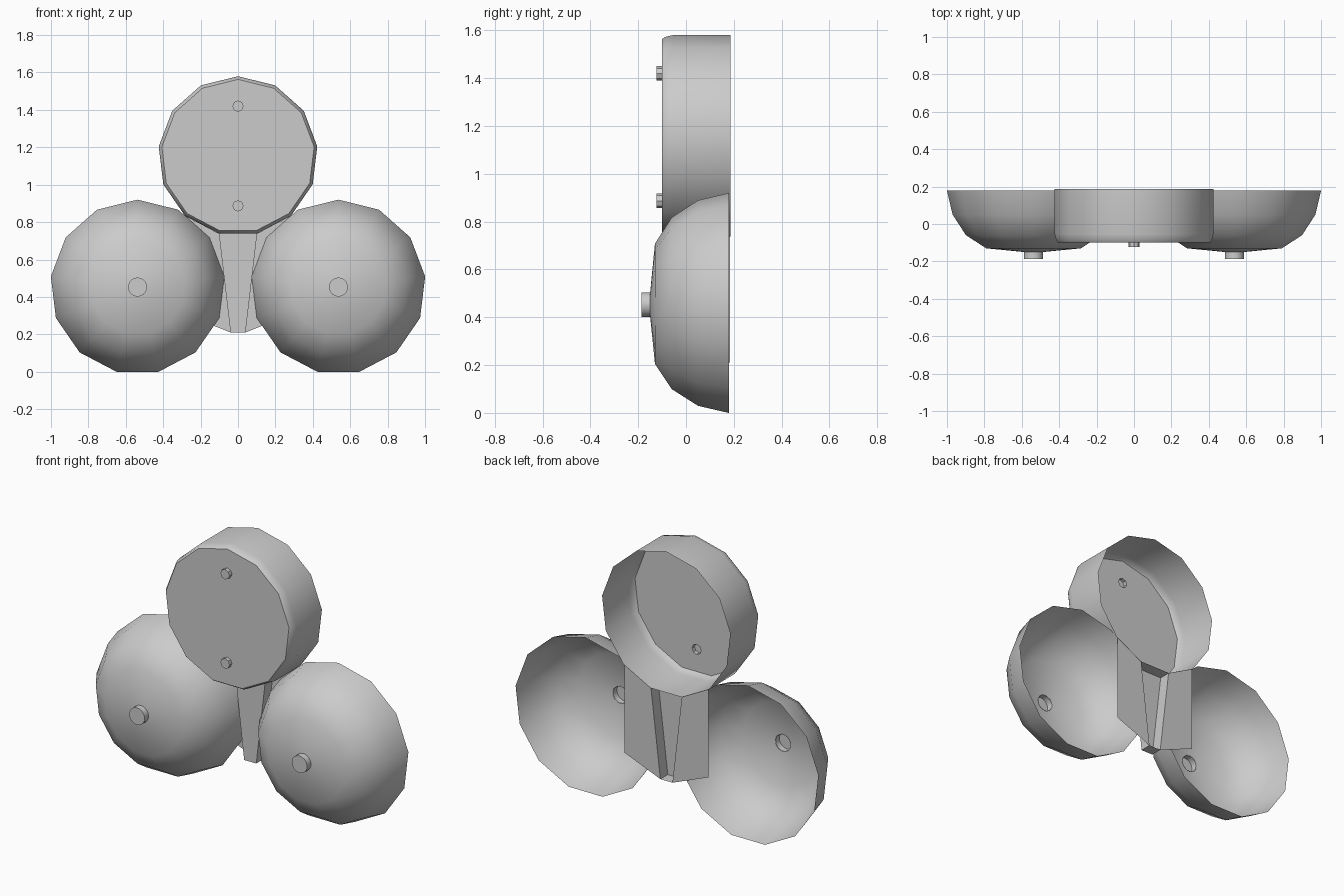
import bpy, bmesh, math

cube = bpy.data.objects.get("Cube")
if cube:
    bpy.data.objects.remove(cube, do_unlink=True)

grey = bpy.data.materials.new("plain grey")
grey.use_nodes = True
grey.diffuse_color = (0.6, 0.6, 0.6, 1)
grey.node_tree.nodes["Principled BSDF"].inputs["Base Color"].default_value = (0.6, 0.6, 0.6, 1)

SIDES = 13


def finish(bm, name, angle=None):
    mesh = bpy.data.meshes.new(name)
    bm.to_mesh(mesh)
    bm.free()
    mesh.materials.append(grey)
    ob = bpy.data.objects.new(name, mesh)
    bpy.context.collection.objects.link(ob)
    if angle:
        bpy.ops.object.select_all(action='DESELECT')
        ob.select_set(True)
        bpy.context.view_layer.objects.active = ob
        bpy.ops.object.shade_smooth_by_angle(angle=math.radians(angle))
    return ob


def ring(bm, cx, cz, r, y, sides):
    """Polygon facing the front with one corner at the top."""
    steps = [2 * math.pi * i / sides for i in range(sides)]
    return [bm.verts.new((cx + r * math.sin(a), y, cz + r * math.cos(a))) for a in steps]


def bridge(bm, a, b):
    n = len(a)
    for i in range(n):
        j = (i + 1) % n
        bm.faces.new((a[i], a[j], b[j], b[i]))


def lathe(bm, cx, cz, profile, sides, cap=False):
    """Shell open at the back, running forward along (radius, y) points."""
    rings = [ring(bm, cx, cz, r, y, sides) for r, y in profile]
    for a, b in zip(rings, rings[1:]):
        bridge(bm, a, b)
    if cap:
        bm.faces.new(rings[-1])
    return rings


def loop_edges(bm, verts):
    edges = []
    for a, b in zip(verts, verts[1:] + verts[:1]):
        edges.append(bm.edges.get((a, b)) or bm.edges.new((a, b)))
    return edges


# Bells: hollow domes, each with a hollow stud in the middle
for side, label in ((1, "left"), (-1, "right")):
    bm = bmesh.new()
    dome = [(0.467, 0.18), (0.436, 0.05), (0.364, -0.06), (0.255, -0.13), (0.05, -0.15)]
    lathe(bm, side * 0.537, 0.453, dome, SIDES)
    finish(bm, label + "_bell", 50)
    bm = bmesh.new()
    lathe(bm, side * 0.537, 0.453, [(0.051, -0.148), (0.051, -0.187)], 18, cap=True)
    finish(bm, label + "_bell_stud", 40)

# Case: round open-backed box whose front is pierced by two hollow bolts
bm = bmesh.new()
case = [(0.427, 0.187), (0.427, -0.055), (0.419, -0.088), (0.41, -0.1)]
edges = loop_edges(bm, lathe(bm, 0, 1.153, case, SIDES)[-1])
for z in (1.42, 0.887):
    bolt = lathe(bm, 0, z, [(0.03, -0.1), (0.03, -0.123)], 8, cap=True)
    edges += loop_edges(bm, bolt[0])
bmesh.ops.triangle_fill(bm, edges=edges, use_beauty=True, normal=(0, -1, 0))
bmesh.ops.recalc_face_normals(bm, faces=bm.faces)
finish(bm, "round_case", 30)

# Bracket: two flat wings joined by a tapering channel
BACK, FLOOR = 0.185, 0.115
bm = bmesh.new()
top, bottom = (0.102, 0.738), (0.04, 0.21)
corners = {}
for s in (1, -1):
    inner = [bm.verts.new((s * x, BACK, z)) for x, z in (top, bottom)]
    outer = [bm.verts.new((s * 0.277, BACK, z)) for z in (0.305, 0.83)]
    floor = [bm.verts.new((s * x, FLOOR, z)) for x, z in (top, bottom)]
    bm.faces.new(inner + outer)
    bm.faces.new((inner[0], floor[0], floor[1], inner[1]))
    corners[s] = inner, floor
(li, lf), (ri, rf) = corners[1], corners[-1]
bm.faces.new((lf[0], rf[0], rf[1], lf[1]))
bm.faces.new((li[1], lf[1], rf[1], ri[1]))
bmesh.ops.recalc_face_normals(bm, faces=bm.faces)
finish(bm, "bracket")
